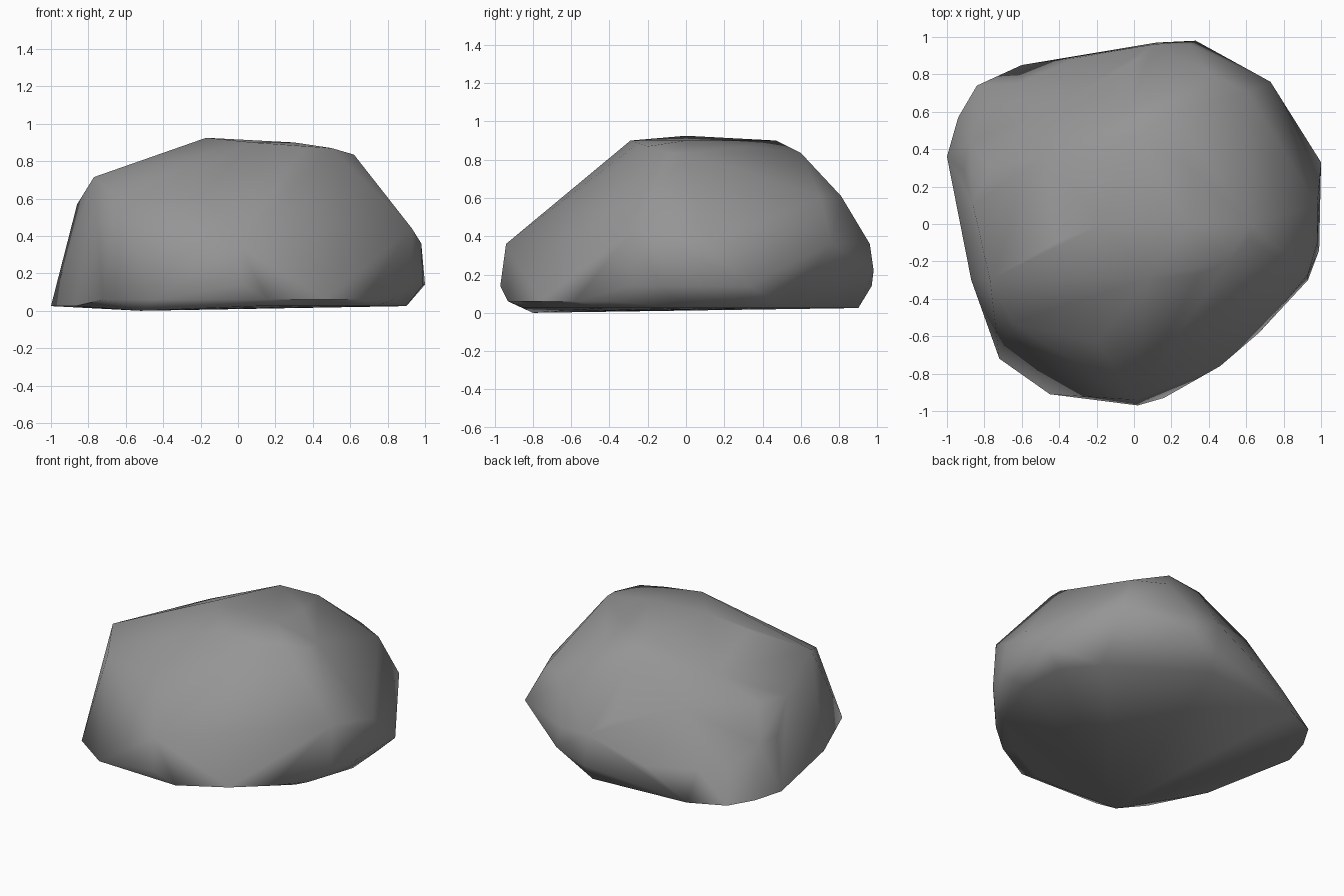
import bpy
import bmesh
from math import radians

default_cube = bpy.data.objects.get("Cube")
if default_cube:
    bpy.data.objects.remove(default_cube, do_unlink=True)


def flat_material(name, colour):
    material = bpy.data.materials.new(name)
    material.use_nodes = True
    material.diffuse_color = colour
    shader = material.node_tree.nodes["Principled BSDF"]
    shader.inputs["Base Color"].default_value = colour
    shader.inputs["Roughness"].default_value = .9
    return material


def convex_stone(name, contours, material):
    """Wrap stacked (height, outline) contours in one faceted skin."""
    bm = bmesh.new()
    for height, outline in contours:
        for x, y in outline:
            bm.verts.new((x, y, height))
    hull = bmesh.ops.convex_hull(bm, input=bm.verts)
    unused = [v for v in hull["geom_interior"] if isinstance(v, bmesh.types.BMVert)]
    bmesh.ops.delete(bm, geom=unused, context="VERTS")
    bmesh.ops.recalc_face_normals(bm, faces=bm.faces)
    mesh = bpy.data.meshes.new(name)
    bm.to_mesh(mesh)
    bm.free()
    mesh.materials.append(material)
    stone = bpy.data.objects.new(name, mesh)
    bpy.context.collection.objects.link(stone)
    return stone


# Wide, nearly flat underside with one small foot and a raised front lip
foot = [(-.52, -.8)]
base = [(-1, .36), (-.94, .57), (-.84, .74), (-.6, .85), (-.1, .88), (.1, .9),
        (.7, .52), (.88, .3), (.9, 0), (.74, -.42), (.42, -.68), (.1, -.85),
        (-.87, -.3)]
lip = [(.83, -.4), (.67, -.58), (.46, -.76), (.16, -.93), (-.45, -.91), (-.72, -.72)]

# Undercut belly, low flared rim at the back and steep side walls
belly = [(1, .33), (.99, -.14), (.93, -.3), (.02, -.97), (.12, .97)]
rim = [(-.78, .65), (-.62, .75), (-.3, .89), (.33, .98), (.98, .26)]
wall = [(-.91, .28), (-.88, .44), (.98, .1), (.98, -.1), (0, -.94),
        (.73, .76), (.3, .96), (.1, .96)]
shoulder = [(.93, -.27), (0, .87), (.83, .28)]

# Sloping shoulders
flank = [(-.86, .1), (-.77, .3), (-.4, .64)]
haunch = [(-.65, -.53), (-.2, -.63), (.61, .7), (.4, .81)]
upper = [(-.77, -.3), (-.48, .36)]
back = [(-.02, .62)]

# Broad crown
brow = [(.62, 0), (.62, -.09), (-.42, -.1), (.21, .6)]
crest = [(.5, -.2), (.35, -.27), (.3, .3)]
crown = [(0, .47), (.3, 0), (.08, -.29)]
peak = [(-.17, 0)]

grey_stone = flat_material("grey stone", (.3, .3, .3, 1))
rock = convex_stone("rock", [
    (0, foot), (.025, base), (.06, lip), (.14, belly), (.22, rim), (.36, wall),
    (.44, shoulder), (.57, flank), (.61, haunch), (.715, upper), (.79, back),
    (.835, brow), (.87, crest), (.9, crown), (.925, peak),
], grey_stone)

# Soft shading over the body, with a crisp edge around the underside
bpy.ops.object.select_all(action="DESELECT")
rock.select_set(True)
bpy.context.view_layer.objects.active = rock
bpy.ops.object.shade_smooth_by_angle(angle=radians(70))
